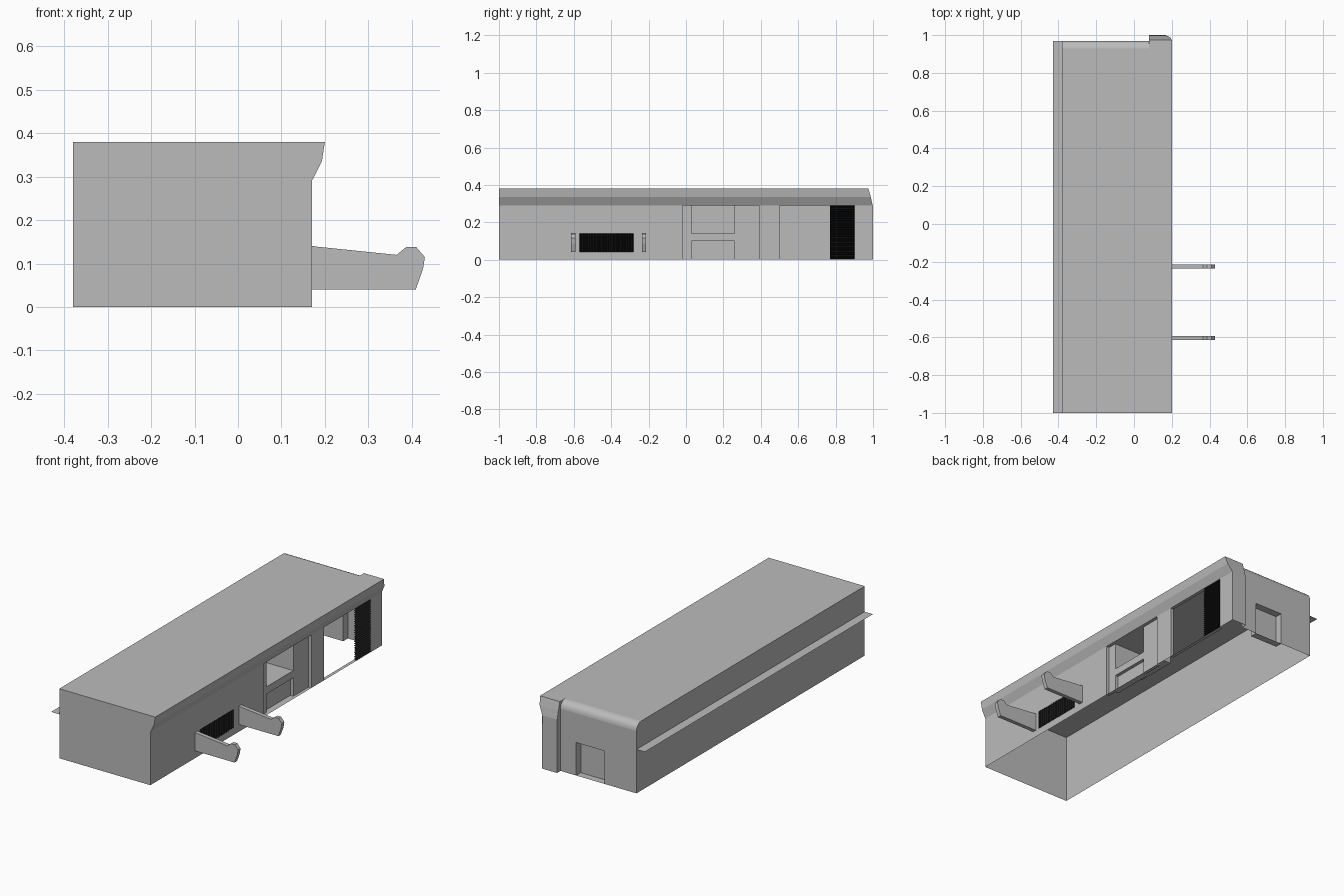
import bpy, bmesh, math
from mathutils import Vector

if "Cube" in bpy.data.objects:
    bpy.data.objects.remove(bpy.data.objects["Cube"])


def material(name, rgb):
    m = bpy.data.materials.new(name)
    m.diffuse_color = (*rgb, 1)
    m.use_nodes = True
    m.node_tree.nodes["Principled BSDF"].inputs["Base Color"].default_value = m.diffuse_color
    return m


GREY = material("plain grey", (0.5, 0.5, 0.5))
BLACK = material("grille black", (0.008, 0.008, 0.008))


def face(bm, pts, out, smooth=False):
    """Add a polygon whose normal points towards 'out'."""
    f = bm.faces.new([bm.verts.new(p) for p in pts])
    f.normal_update()
    if f.normal.dot(Vector(out)) < 0:
        f.normal_flip()
    f.smooth = smooth
    return f


def finish(bm, name, mat):
    bmesh.ops.remove_doubles(bm, verts=bm.verts, dist=0.0003)
    me = bpy.data.meshes.new(name)
    bm.to_mesh(me)
    bm.free()
    me.materials.append(mat)
    ob = bpy.data.objects.new(name, me)
    bpy.context.collection.objects.link(ob)
    return ob


def wall(bm, rect, holes, to3d, d, out):
    """Flat wall at depth d, split into cells, leaving the holes out."""
    u0, u1, v0, v1 = rect
    us = sorted({u0, u1, *[u for h in holes for u in h[:2]]})
    vs = sorted({v0, v1, *[v for h in holes for v in h[2:]]})
    for a, b in zip(us, us[1:]):
        for c, e in zip(vs, vs[1:]):
            mu, mv = (a + b) / 2, (c + e) / 2
            if any(h[0] < mu < h[1] and h[2] < mv < h[3] for h in holes):
                continue
            face(bm, [to3d(a, c, d), to3d(b, c, d), to3d(b, e, d), to3d(a, e, d)], out)


def jambs(bm, rect, to3d, d0, d1):
    """The four sides of a recess between two depths."""
    u0, u1, v0, v1 = rect
    c = [(u0, v0), (u1, v0), (u1, v1), (u0, v1)]
    mid = to3d((u0 + u1) / 2, (v0 + v1) / 2, (d0 + d1) / 2)
    for p, q in zip(c, c[1:] + c[:1]):
        pts = [to3d(*p, d0), to3d(*q, d0), to3d(*q, d1), to3d(*p, d1)]
        centre = sum((Vector(x) for x in pts), Vector()) / 4
        face(bm, pts, Vector(mid) - centre)


XL, XR, XB = -0.38, 0.17, 0.08      # left wall, right wall, corner block edge
YF, YW, YB = -1.0, 0.97, 1.0        # front end, back wall, corner block back
H = 0.38
CORNICE = [(0.17, 0.29, 0.998), (0.193, 0.335, 0.988), (0.20, 0.38, 0.975)]  # x, z, back y
ARC = [(0.93 + 0.04 * math.sin(math.radians(a)), 0.34 + 0.04 * math.cos(math.radians(a)))
       for a in range(0, 91, 18)]   # rounded rear roof edge (y, z)


def right(u, v, d):
    return (XR - d, u, v)


def back(u, v, d):
    return (u, YW - d, v)


# Plain shell: roof, left wall, front end (underside is open)
bm = bmesh.new()
face(bm, [(XL, YF, H), (0.20, YF, H), (0.20, 0.975, H), (XB, 0.975, H), (XB, 0.93, H), (XL, 0.93, H)], (0, 0, 1))
face(bm, [(XL, YF, 0), (XL, YF, H)] + [(XL, y, z) for y, z in ARC] + [(XL, YW, 0)], (-1, 0, 0))
face(bm, [(XL, YF, 0), (XR, YF, 0)] + [(x, YF, z) for x, z, _ in CORNICE] + [(XL, YF, H)], (0, -1, 0))
# Rounded rear roof edge
for (y0, z0), (y1, z1) in zip(ARC, ARC[1:]):
    face(bm, [(XL, y0, z0), (XB, y0, z0), (XB, y1, z1), (XL, y1, z1)], (0, 1, 1), True)
# Cornice along the right side, returned over the corner block
for (x0, z0, y0), (x1, z1, y1) in zip(CORNICE, CORNICE[1:]):
    face(bm, [(x0, YF, z0), (x0, y0, z0), (x1, y1, z1), (x1, YF, z1)], (1, 0, 0))
    face(bm, [(XB, y0, z0), (x0, y0, z0), (x1, y1, z1), (XB, y1, z1)], (0, 1, 0))
# Corner block back and side
face(bm, [(XB, YB, 0), (XR, YB, 0), (XR, 0.998, 0.29), (XB, 0.998, 0.29)], (0, 1, 0))
face(bm, [(XB, YW, 0), (XB, YB, 0)] + [(XB, y, z) for _, z, y in CORNICE] +
     [(XB, y, z) for y, z in ARC], (-1, 0, 0))
finish(bm, "building_shell", GREY)

# Right wall with vent, entrance panel and shutter opening
VENT = (-0.57, -0.28, 0.04, 0.14)
PANEL = (-0.02, 0.39, 0.0, 0.29)
OPENING = (0.50, 0.90, 0.0, 0.29)
bm = bmesh.new()
wall(bm, (YF, 0.999, 0.0, 0.29), [VENT, PANEL, OPENING], right, 0, (1, 0, 0))
jambs(bm, VENT, right, 0, 0.012)
jambs(bm, PANEL, right, 0, 0.018)
jambs(bm, OPENING, right, 0, 0.018)
finish(bm, "right_wall", GREY)

# Entrance panel: deep window niche above a shallow inset
NICHE = (0.03, 0.26, 0.14, 0.29)
INSET = (0.03, 0.26, 0.0, 0.10)
bm = bmesh.new()
wall(bm, PANEL, [NICHE, INSET], right, 0.018, (1, 0, 0))
for r, depth in ((NICHE, 0.20), (INSET, 0.036)):
    jambs(bm, r, right, 0.018, depth)
    wall(bm, r, [], right, depth, (1, 0, 0))
finish(bm, "entrance_panel", GREY)

# Back wall with recessed door
DOOR = (-0.185, -0.015, 0.0, 0.18)
bm = bmesh.new()
wall(bm, (XL, XB, 0.0, 0.34), [DOOR], back, 0, (0, 1, 0))
jambs(bm, DOOR, back, 0, 0.04)
wall(bm, DOOR, [], back, 0.04, (0, 1, 0))
finish(bm, "back_wall", GREY)


def louvre(name, rect, n, vertical):
    """Folded black sheet made of n ridges."""
    u0, u1, v0, v1 = rect
    a, b = (u0, u1) if vertical else (v0, v1)
    pts = [(a + (b - a) * i / (2 * n), 0.008 if i % 2 == 0 else -0.004) for i in range(2 * n + 1)]
    bm = bmesh.new()
    for (p, d0), (q, d1) in zip(pts, pts[1:]):
        if vertical:
            quad = [right(p, v0, d0), right(q, v0, d1), right(q, v1, d1), right(p, v1, d0)]
        else:
            quad = [right(u0, p, d0), right(u1, p, d0), right(u1, q, d1), right(u0, q, d1)]
        face(bm, quad, (1, 0, 0))
    finish(bm, name, BLACK)


louvre("vent_grille", VENT, 20, True)
louvre("roller_shutter", (0.77, 0.90, 0.0, 0.29), 24, False)

# Thin ledge along the left wall
bm = bmesh.new()
face(bm, [(-0.43, YF, 0.24), (XL, YF, 0.24), (XL, YW, 0.24), (-0.43, YW, 0.24)], (0, 0, 1))
finish(bm, "left_ledge", GREY)

# Two bracket arms either side of the vent
ARM = [(0.17, 0.04), (0.17, 0.14), (0.365, 0.12), (0.387, 0.138), (0.41, 0.138),
       (0.43, 0.115), (0.426, 0.088), (0.409, 0.04)]
for name, yc in (("front_bracket", -0.603), ("rear_bracket", -0.225)):
    bm = bmesh.new()
    y0, y1 = yc - 0.011, yc + 0.011
    face(bm, [(x, y0, z) for x, z in ARM], (0, -1, 0))
    face(bm, [(x, y1, z) for x, z in ARM], (0, 1, 0))
    for (xa, za), (xb, zb) in zip(ARM, ARM[1:] + ARM[:1]):
        face(bm, [(xa, y0, za), (xb, y0, zb), (xb, y1, zb), (xa, y1, za)], (zb - za, 0, xa - xb))
    for f in bm.faces:
        f.normal_update()
    bmesh.ops.remove_doubles(bm, verts=bm.verts, dist=0.0003)
    bmesh.ops.recalc_face_normals(bm, faces=bm.faces)
    finish(bm, name, GREY)
